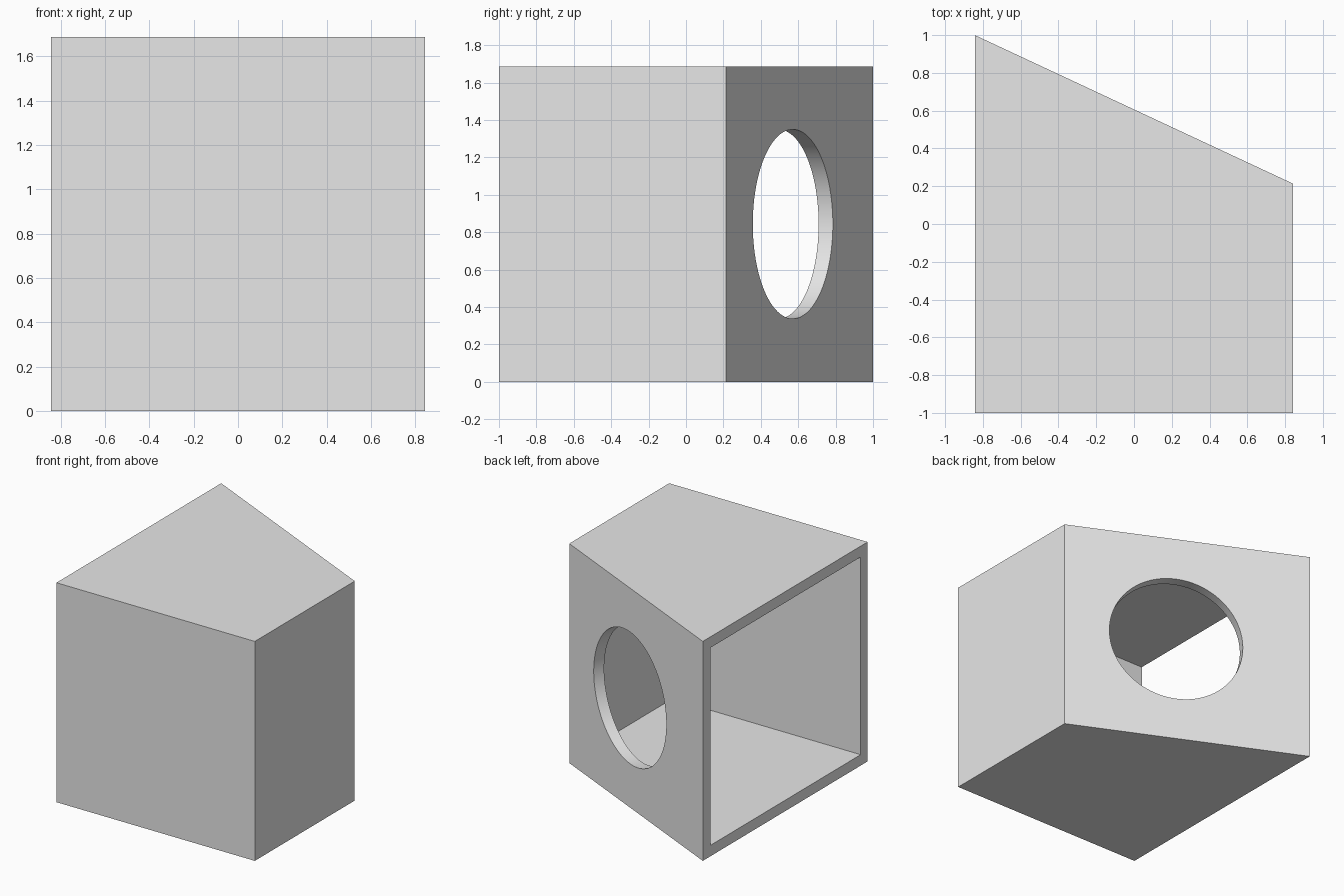
import bpy
import bmesh
from mathutils import Vector, Matrix

cube = bpy.data.objects.get("Cube")
if cube:
    bpy.data.objects.remove(cube, do_unlink=True)

HALF, HEIGHT, WALL = 0.843, 1.686, 0.084
BACK_SHORT, BACK_LONG = 0.213, 1.0
HOLE_RADIUS = 0.506

grey = bpy.data.materials.new("light_grey")
grey.use_nodes = True
grey.diffuse_color = (0.8, 0.8, 0.8, 1)
grey.node_tree.nodes["Principled BSDF"].inputs["Base Color"].default_value = (0.8, 0.8, 0.8, 1)


def add_object(name, bm):
    bmesh.ops.recalc_face_normals(bm, faces=bm.faces)
    mesh = bpy.data.meshes.new(name)
    bm.to_mesh(mesh)
    bm.free()
    mesh.materials.append(grey)
    obj = bpy.data.objects.new(name, mesh)
    bpy.context.collection.objects.link(obj)
    return obj


def prism(name, outline, low, high):
    bm = bmesh.new()
    face = bm.faces.new([bm.verts.new((x, y, low)) for x, y in outline])
    new = bmesh.ops.extrude_face_region(bm, geom=[face])["geom"]
    bmesh.ops.translate(bm, vec=(0, 0, high - low),
                        verts=[v for v in new if isinstance(v, bmesh.types.BMVert)])
    return add_object(name, bm)


def cut(target, cutter):
    mod = target.modifiers.new(cutter.name, 'BOOLEAN')
    mod.operation = 'DIFFERENCE'
    mod.solver = 'EXACT'
    mod.object = cutter
    cutter.hide_render = True
    bpy.context.view_layer.objects.active = target
    bpy.ops.object.modifier_apply(modifier=mod.name)
    bpy.data.objects.remove(cutter, do_unlink=True)


# Slanted back wall: height of its line at any x, and its outward direction
slope = (BACK_SHORT - BACK_LONG) / (2 * HALF)
normal = Vector((-slope, 1, 0)).normalized()


def back_y(x, inset=0):
    return BACK_LONG + slope * (x + HALF) - inset / normal.y


# Outer box with the slanted back
box = prism("open_box", [(-HALF, -1), (HALF, -1), (HALF, back_y(HALF)),
                         (-HALF, back_y(-HALF))], 0, HEIGHT)

# Hollow inside, open on the -x side
left, right = -HALF - 0.1, HALF - WALL
cut(box, prism("hollow_cutter", [(left, WALL - 1), (right, WALL - 1),
                                 (right, back_y(right, WALL)), (left, back_y(left, WALL))],
               WALL, HEIGHT - WALL))

# Round hole through the slanted wall
hole_x = 0.076
bm = bmesh.new()
bmesh.ops.create_cone(bm, cap_ends=True, segments=96, radius1=HOLE_RADIUS,
                      radius2=HOLE_RADIUS, depth=0.4)
turn = normal.to_track_quat('Z', 'Y').to_matrix().to_4x4()
bmesh.ops.transform(bm, verts=bm.verts, matrix=Matrix.Translation(
    (hole_x, back_y(hole_x), HEIGHT / 2)) @ turn)
cut(box, add_object("hole_cutter", bm))

# Smooth hole rim, sharp box edges
bpy.ops.object.select_all(action='DESELECT')
box.select_set(True)
bpy.context.view_layer.objects.active = box
bpy.ops.object.shade_smooth_by_angle(angle=0.5)
